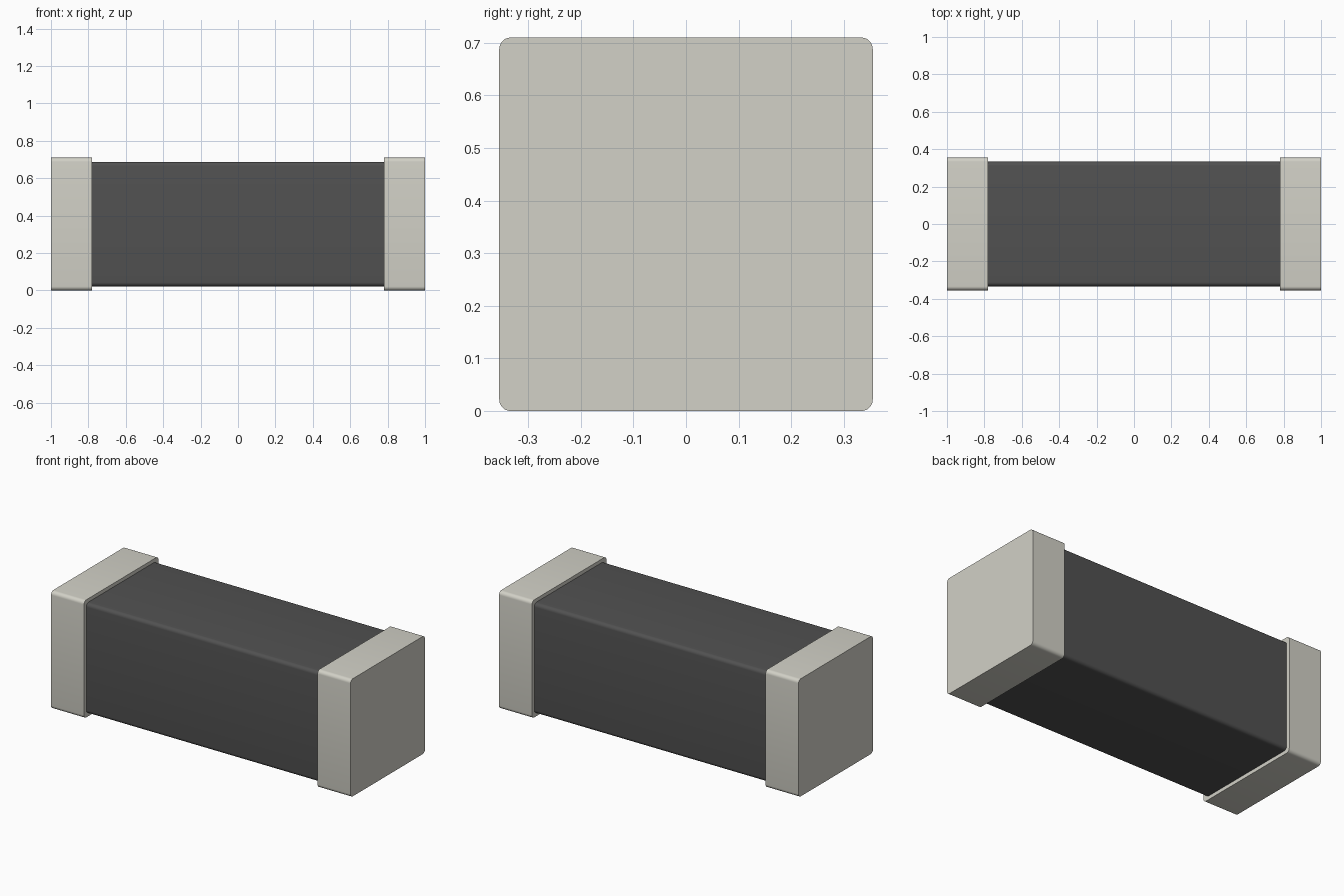
import bpy
import bmesh
from math import cos, sin, pi, radians

cube = bpy.data.objects.get("Cube")
if cube:
    bpy.data.objects.remove(cube, do_unlink=True)


def make_material(name, color):
    mat = bpy.data.materials.new(name)
    mat.use_nodes = True
    mat.diffuse_color = color
    mat.node_tree.nodes["Principled BSDF"].inputs["Base Color"].default_value = color
    return mat


def rounded_bar(name, x0, x1, half, radius, mat, mid_z=0.355, steps=6):
    """Square bar along x with its four long edges rounded and flat ends."""
    bm = bmesh.new()
    ring = []
    for corner in range(4):
        mid = pi / 4 + corner * pi / 2
        cy = (half - radius) * (1 if cos(mid) > 0 else -1)
        cz = (half - radius) * (1 if sin(mid) > 0 else -1)
        for i in range(steps + 1):
            a = corner * pi / 2 + i / steps * pi / 2
            ring.append(bm.verts.new((x0, cy + radius * cos(a), mid_z + cz + radius * sin(a))))
    face = bm.faces.new(ring)
    ext = bmesh.ops.extrude_face_region(bm, geom=[face], use_keep_orig=True)
    moved = [g for g in ext["geom"] if isinstance(g, bmesh.types.BMVert)]
    bmesh.ops.translate(bm, verts=moved, vec=(x1 - x0, 0, 0))
    bmesh.ops.recalc_face_normals(bm, faces=bm.faces)
    mesh = bpy.data.meshes.new(name)
    bm.to_mesh(mesh)
    bm.free()
    mesh.materials.append(mat)
    obj = bpy.data.objects.new(name, mesh)
    bpy.context.collection.objects.link(obj)
    bpy.ops.object.select_all(action="DESELECT")
    obj.select_set(True)
    bpy.context.view_layer.objects.active = obj
    bpy.ops.object.shade_smooth_by_angle(angle=radians(35))
    return obj


dark_grey = make_material("dark grey body", (0.083, 0.083, 0.083, 1))
metal = make_material("pale grey metal", (0.645, 0.637, 0.571, 1))

# Central body, ending just inside the caps
rounded_bar("body", -0.98, 0.98, 0.333, 0.022, dark_grey)

# End caps
rounded_bar("left_end_cap", 0.78, 1.0, 0.355, 0.022, metal)
rounded_bar("right_end_cap", -1.0, -0.78, 0.355, 0.022, metal)
